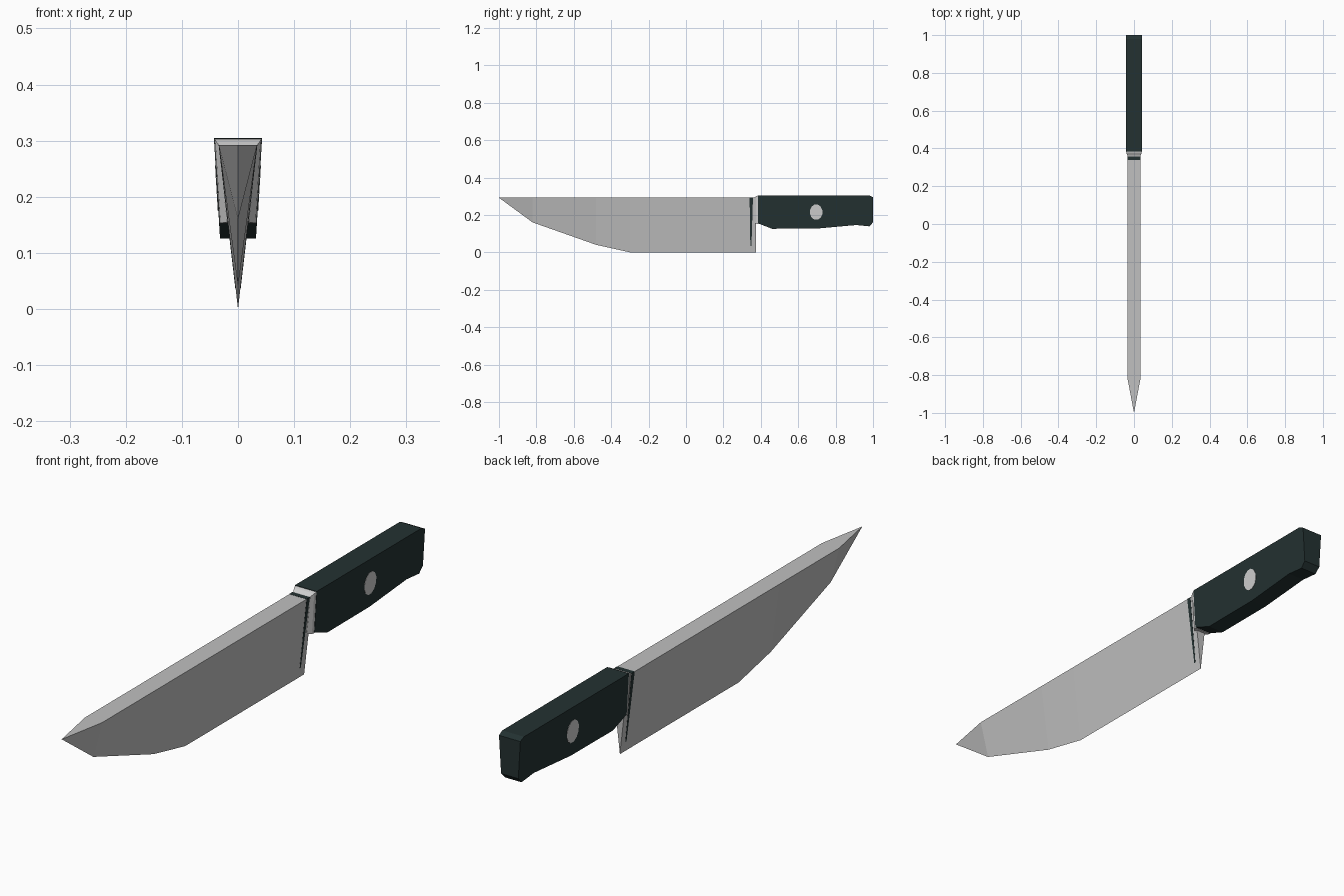
import bpy, bmesh, math

if "Cube" in bpy.data.objects:
    bpy.data.objects.remove(bpy.data.objects["Cube"])


def material(name, rgb):
    m = bpy.data.materials.new(name)
    m.diffuse_color = (*rgb, 1)
    m.use_nodes = True
    m.node_tree.nodes["Principled BSDF"].inputs["Base Color"].default_value = m.diffuse_color
    return m


STEEL = material("blade steel", (0.53, 0.53, 0.53))
BRIGHT = material("bright steel", (0.62, 0.62, 0.62))
DARK = material("dark handle", (0.017, 0.031, 0.031))


def finish(bm, name, mat):
    bmesh.ops.remove_doubles(bm, verts=bm.verts, dist=1e-5)
    bmesh.ops.recalc_face_normals(bm, faces=bm.faces)
    me = bpy.data.meshes.new(name)
    bm.to_mesh(me)
    bm.free()
    me.materials.append(mat)
    ob = bpy.data.objects.new(name, me)
    bpy.context.collection.objects.link(ob)
    return ob


def loft(name, sections, mat):
    """Skin a row of equal-length closed cross-sections and cap the ends."""
    bm = bmesh.new()
    rows = [[bm.verts.new(p) for p in s] for s in sections]
    n = len(rows[0])
    for a, b in zip(rows, rows[1:]):
        for i in range(n):
            j = (i + 1) % n
            bm.faces.new((a[i], a[j], b[j], b[i]))
    bm.faces.new(rows[0])
    bm.faces.new(rows[-1])
    return finish(bm, name, mat)


# Wedge blade: thick spine, sharp lower edge curving up to the tip
SPINE, HALF = 0.292, 0.034
bm = bmesh.new()
tip = bm.verts.new((0, -1, SPINE))
edge = [(-0.82, 0.16), (-0.48, 0.04), (-0.30, 0.0), (0.375, 0.0)]
rows = [[bm.verts.new((-HALF, y, SPINE)), bm.verts.new((0, y, z)),
         bm.verts.new((HALF, y, SPINE))] for y, z in edge]
for i in range(3):
    bm.faces.new((tip, rows[0][i], rows[0][(i + 1) % 3]))
    for a, b in zip(rows, rows[1:]):
        bm.faces.new((a[i], a[(i + 1) % 3], b[(i + 1) % 3], b[i]))
bm.faces.new(rows[-1])
finish(bm, "blade", STEEL)

# Thin dark band around the blade near the handle, narrowing downwards
k = 0.0006
band = []
for t in (-1, 1):
    band.append([(-HALF - k, 0.349 + t * 0.009, SPINE + k),
                 (-0.004 - k, 0.347 + t * 0.003, 0.035),
                 (0.004 + k, 0.347 + t * 0.003, 0.035),
                 (HALF + k, 0.349 + t * 0.009, SPINE + k)])
loft("blade_band", band, DARK)


def tapered(y, top, bottom, wt, wb):
    return [(-wt, y, top), (-wb, y, bottom), (wb, y, bottom), (wt, y, top)]


# Collar flaring from the blade up to the handle
loft("collar", [tapered(0.362, 0.292, 0.155, 0.034, 0.019),
                tapered(0.375, 0.300, 0.153, 0.040, 0.031),
                tapered(0.388, 0.304, 0.152, 0.0425, 0.033)], BRIGHT)


# Handle: tapered side walls, shaped belly and bevelled butt
def half_width(z):
    return 0.032 + (z - 0.125) / 0.18 * 0.011


handle = [(0.385, 0.305, 0.155), (0.46, 0.305, 0.126), (0.70, 0.305, 0.127),
          (0.91, 0.305, 0.146), (0.98, 0.305, 0.139), (1.0, 0.295, 0.160)]
loft("handle", [tapered(y, t, b, half_width(t), half_width(b))
                for y, t, b in handle], DARK)

# Rivet: oval pin through the handle, following its slanted sides
bm = bmesh.new()
N = 12
rings = {-1: [], 1: []}
for s, ring in rings.items():
    for i in range(N):
        a = 2 * math.pi * (i + 0.5) / N
        z = 0.215 + 0.042 * math.sin(a)
        ring.append(bm.verts.new((s * (half_width(z) + 0.001),
                                  0.696 + 0.034 * math.cos(a), z)))
    bm.faces.new(ring)
for i in range(N):
    j = (i + 1) % N
    bm.faces.new((rings[-1][i], rings[-1][j], rings[1][j], rings[1][i]))
finish(bm, "rivet", BRIGHT)
